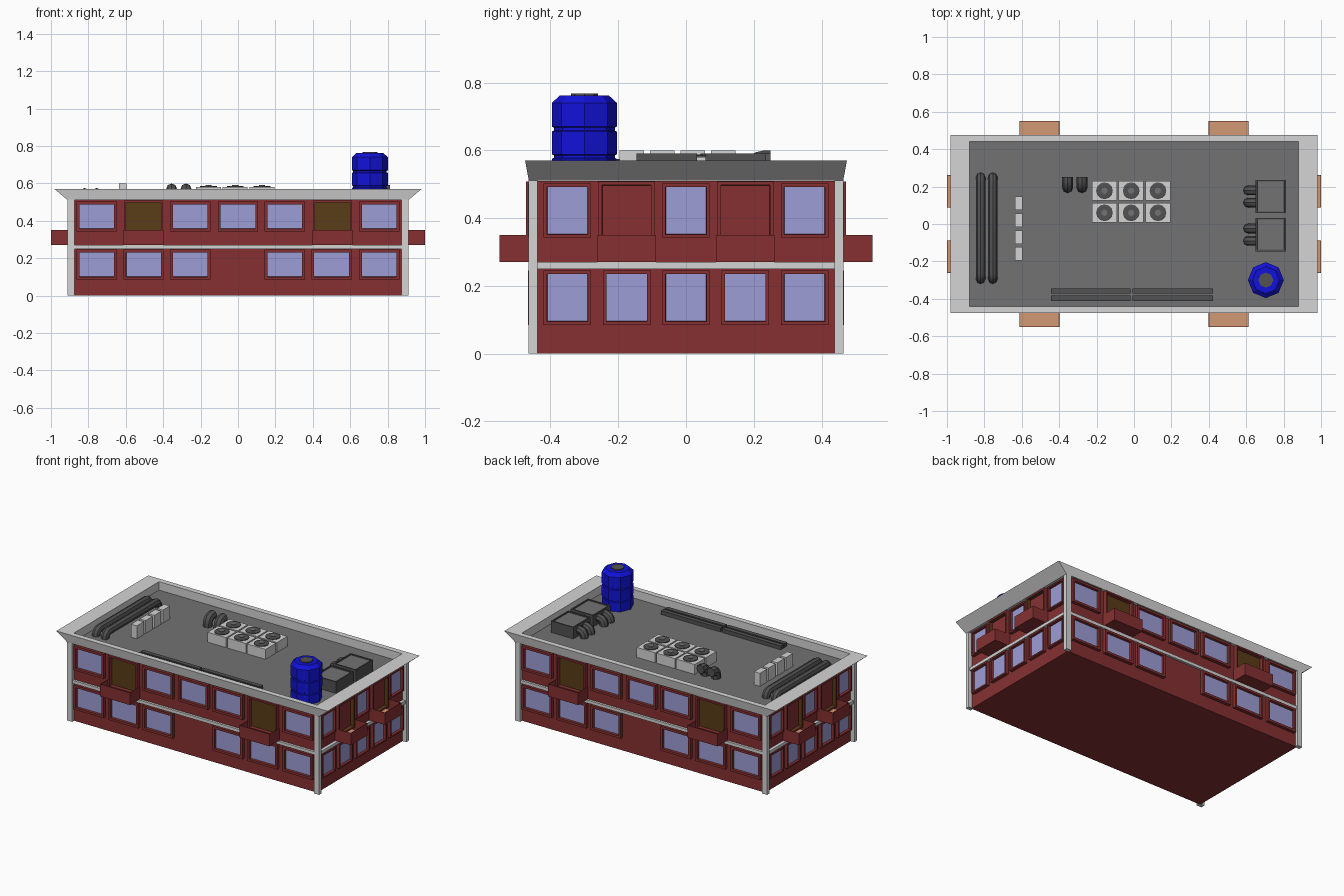
import bpy, bmesh, math
from mathutils import Matrix, Vector

if "Cube" in bpy.data.objects:
    bpy.data.objects.remove(bpy.data.objects["Cube"])


def material(name, rgb):
    m = bpy.data.materials.new(name)
    m.diffuse_color = (*rgb, 1)
    m.use_nodes = True
    m.node_tree.nodes["Principled BSDF"].inputs["Base Color"].default_value = m.diffuse_color
    return m


RED = material("red wall", (0.24, 0.03, 0.032))
TRIM = material("light grey trim", (0.66, 0.66, 0.66))
ROOF = material("roof grey", (0.17, 0.17, 0.17))
GLASS = material("lavender glass", (0.34, 0.34, 0.68))
BROWN = material("brown door", (0.10, 0.045, 0.009))
TAN = material("tan floor", (0.65, 0.32, 0.175))
BLUE = material("tank blue", (0.006, 0.006, 0.70))
DARK = material("dark grey metal", (0.085, 0.085, 0.085))

FLOOR = 0.515  # level of the roof deck


def finish(bm, name, mats, matrix=None):
    bmesh.ops.recalc_face_normals(bm, faces=bm.faces)
    me = bpy.data.meshes.new(name)
    bm.to_mesh(me)
    bm.free()
    for m in mats:
        me.materials.append(m)
    ob = bpy.data.objects.new(name, me)
    if matrix:
        ob.matrix_world = matrix
    bpy.context.collection.objects.link(ob)
    return ob


def box(name, lo, hi, mats, open_dir=None, border=0.0, depth=0.0, matrix=None):
    """Box between two corners; the face along open_dir may be inset and sunk.
    Materials: body, sunk face, reveal."""
    bm = bmesh.new()
    lo, hi = Vector(lo), Vector(hi)
    size = hi - lo
    bmesh.ops.create_cube(bm, size=1, matrix=Matrix.Translation((lo + hi) / 2)
                          @ Matrix.Diagonal((*size, 1)))
    if open_dir:
        bm.normal_update()
        f = max(bm.faces, key=lambda q: q.normal.dot(Vector(open_dir)))
        bmesh.ops.inset_individual(bm, faces=[f], thickness=border, depth=0)
        ring = bmesh.ops.inset_individual(bm, faces=[f], thickness=0.001, depth=-depth)
        for r in ring["faces"]:
            r.material_index = 2 if len(mats) > 2 else 0
        f.material_index = 1
    return finish(bm, name, mats, matrix)


def lathe(name, profile, sides, loc, mat):
    """Closed turned solid from (radius, z) points."""
    bm = bmesh.new()
    rings = [[bm.verts.new((r * math.cos(2 * math.pi * i / sides),
                            r * math.sin(2 * math.pi * i / sides), z))
              for i in range(sides)] for r, z in profile]
    for a, b in zip(rings, rings[1:]):
        for i in range(sides):
            j = (i + 1) % sides
            bm.faces.new((a[i], a[j], b[j], b[i]))
    bm.faces.new(rings[0])
    bm.faces.new(rings[-1])
    return finish(bm, name, [mat], Matrix.Translation(loc))


def pipe(name, pts, radius, mat):
    cu = bpy.data.curves.new(name, 'CURVE')
    cu.dimensions = '3D'
    cu.bevel_depth = radius
    cu.bevel_resolution = 2
    cu.use_fill_caps = True
    sp = cu.splines.new('POLY')
    sp.points.add(len(pts) - 1)
    for p, c in zip(sp.points, pts):
        p.co = (*c, 1)
    cu.materials.append(mat)
    ob = bpy.data.objects.new(name, cu)
    bpy.context.collection.objects.link(ob)
    bpy.ops.object.select_all(action='DESELECT')
    ob.select_set(True)
    bpy.context.view_layer.objects.active = ob
    bpy.ops.object.convert(target='MESH')
    bpy.ops.object.shade_smooth_by_angle(angle=math.radians(40))


def elbow(x, y, z, dx, dy, r):
    """Quarter bend from the deck up into the horizontal direction (dx, dy)."""
    pts = [(x, y, FLOOR)]
    for k in range(5):
        a = math.pi / 2 * k / 4
        s = r * (1 - math.cos(a))
        pts.append((x + dx * s, y + dy * s, z - r + r * math.sin(a)))
    return pts


# Walls, corner pillars and the ledge between the floors
box("walls", (-0.885, -0.445, 0), (0.885, 0.445, 0.51), [RED])
for sx in (-1, 1):
    for sy in (-1, 1):
        xs, ys = sorted((sx * 0.875, sx * 0.912)), sorted((sy * 0.438, sy * 0.465))
        box("corner_pillar", (xs[0], ys[0], 0), (xs[1], ys[1], 0.513), [TRIM])
box("floor_ledge", (-0.905, -0.46, 0.25), (0.905, 0.46, 0.27), [TRIM])

# Flared parapet with sunken roof deck
bm = bmesh.new()
rings = []
for hx, hy, z in ((0.912, 0.464, 0.511), (0.982, 0.475, 0.57), (0.88, 0.44, 0.57), (0.88, 0.44, FLOOR)):
    rings.append([bm.verts.new((sx * hx, sy * hy, z))
                  for sx, sy in ((-1, -1), (1, -1), (1, 1), (-1, 1))])
for a, b in zip(rings, rings[1:]):
    for i in range(4):
        bm.faces.new((a[i], a[(i + 1) % 4], b[(i + 1) % 4], b[i]))
bm.faces.new(rings[0])
bm.faces.new(rings[-1]).material_index = 1
finish(bm, "parapet_roof", [TRIM, ROOF])

# Windows, doors and balconies, made facing front and turned to each side
LONG = dict(dist=0.445, up=(-0.755, -0.255, 0, 0.25, 0.755), doors=(-0.505, 0.505),
            low=(-0.755, -0.505, -0.255, 0.25, 0.5, 0.755),
            half=0.108, border=0.021, door=0.105, reach=0.55, door_mats=[RED, BROWN, RED])
SHORT = dict(dist=0.885, up=(-0.35, 0, 0.35), doors=(-0.175, 0.175),
             low=(-0.35, -0.175, 0, 0.175, 0.35),
             half=0.07, border=0.014, door=0.083, reach=1.0, door_mats=[RED, RED, BROWN])
for angle, s in ((0, LONG), (180, LONG), (90, SHORT), (270, SHORT)):
    rot = Matrix.Rotation(math.radians(angle), 4, 'Z')
    d, out = s["dist"], (0, -1, 0)
    for row, z0, z1 in (("up", 0.342, 0.502), ("low", 0.085, 0.245)):
        for c in s[row]:
            box("window", (c - s["half"], -d - 0.022, z0), (c + s["half"], -d, z1),
                [RED, GLASS], out, s["border"], 0.017, rot)
    for c in s["doors"]:
        w = s["door"]
        box("balcony_door", (c - w, -d - 0.027, 0.30), (c + w, -d, 0.508),
            s["door_mats"], out, 0.015, 0.024, rot)
        box("balcony", (c - w - 0.003, -s["reach"], 0.27), (c + w + 0.003, -d, 0.35),
            [RED, TAN], (0, 0, 1), 0.003, 0.068, rot)

# Two long roof pipes that bend down into the deck
for x in (-0.82, -0.755):
    a = elbow(x, -0.295, 0.55, 0, 1, 0.03)
    b = elbow(x, 0.25, 0.55, 0, -1, 0.03)
    pipe("long_pipe", a + b[::-1], 0.025, DARK)

# Row of small vent boxes
for y in (0.11, 0.02, -0.07, -0.16):
    box("vent_box", (-0.637, y - 0.036, FLOOR), (-0.595, y + 0.036, 0.60), [TRIM])

# Two gooseneck vents
for x in (-0.355, -0.278):
    pipe("gooseneck_vent", elbow(x, 0.195, 0.57, 0, 1, 0.035) + [(x, 0.25, 0.57)], 0.029, DARK)

# Six fan units
for x in (-0.158, -0.015, 0.128):
    for y in (0.06, 0.178):
        box("fan_unit", (x - 0.067, y - 0.053, FLOOR), (x + 0.067, y + 0.053, 0.58), [TRIM])
        lathe("fan_ring", [(0.045, 0), (0.045, 0.006), (0.038, 0.008)], 12, (x, y, 0.579), DARK)
        lathe("fan_hub", [(0.017, 0), (0.017, 0.004)], 8, (x, y, 0.586), ROOF)

# Two air handling units with paired ducts
for y in (0.147, -0.057):
    box("air_unit", (0.65, y - 0.089, FLOOR), (0.812, y + 0.089, 0.59), [DARK, ROOF], (0, 0, 1), 0.012, 0.006)
    for dy in (-0.033, 0.033):
        pipe("air_duct", elbow(0.61, y + dy, 0.555, 1, 0, 0.03) + [(0.66, y + dy, 0.555)], 0.026, DARK)

# Long flat slats near the front
for x0, x1 in ((-0.445, -0.02), (-0.008, 0.422)):
    for y in (-0.358, -0.397):
        box("roof_slat", (x0, y - 0.014, FLOOR), (x1, y + 0.014, 0.54), [DARK])

# Octagonal water tank with grooves and a lid
tank = [(0.095, FLOOR), (0.095, 0.575), (0.09, 0.578), (0.09, 0.585), (0.096, 0.588), (0.096, 0.655),
        (0.09, 0.658), (0.09, 0.667), (0.096, 0.67), (0.096, 0.74), (0.072, 0.762)]
lathe("water_tank", tank, 8, (0.705, -0.3, 0), BLUE)
lathe("tank_lid", [(0.04, 0.755), (0.04, 0.768)], 8, (0.705, -0.3, 0), DARK)
